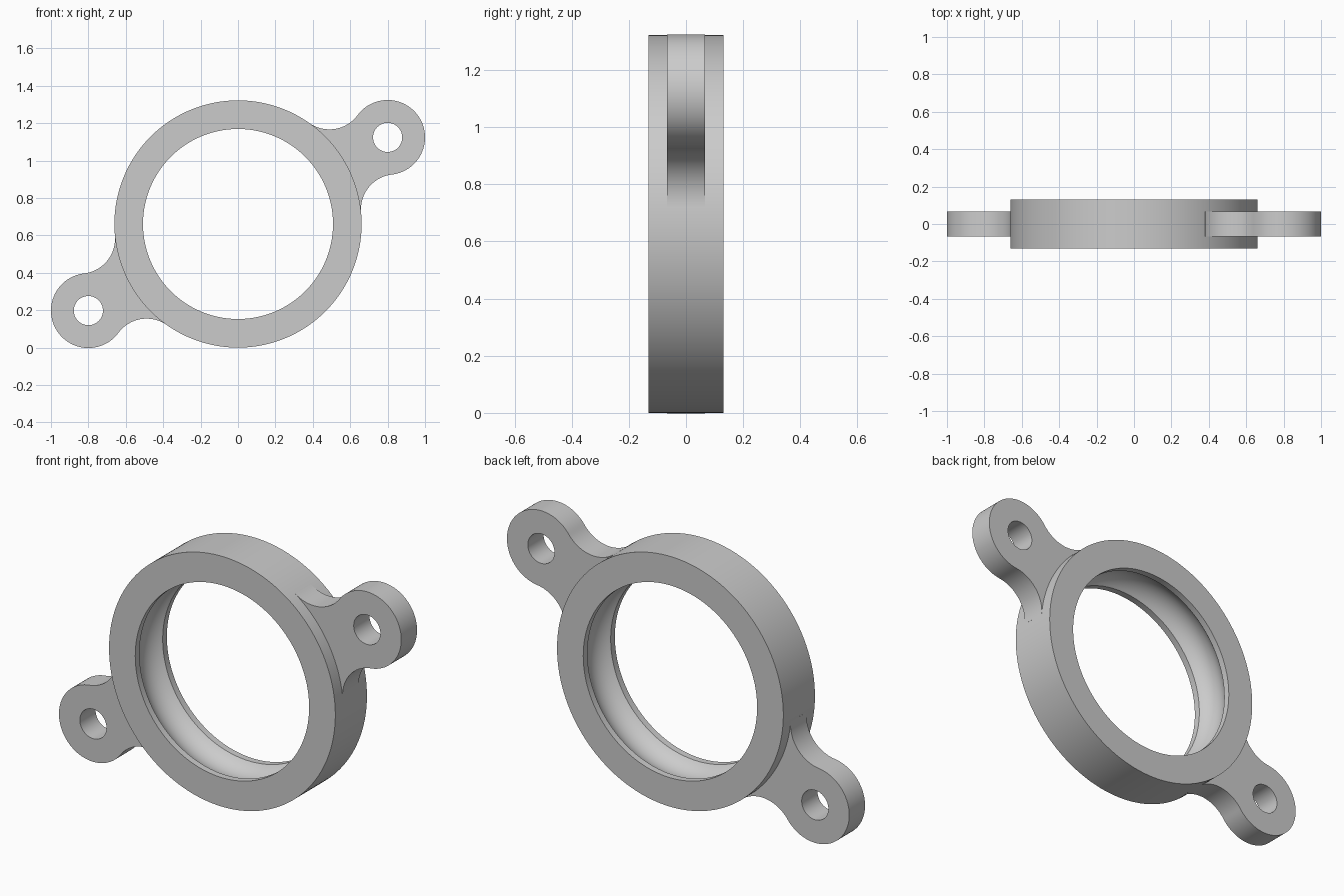
import bpy, bmesh
from math import sin, cos, pi, atan2, acos, hypot, sqrt, radians
from mathutils import Vector, Matrix

cube = bpy.data.objects.get("Cube")
if cube:
    bpy.data.objects.remove(cube, do_unlink=True)

# Sizes
RING_R, BORE_R, RING_HALF = 0.661, 0.508, 0.132
GROOVE_HALF, GROOVE_DEPTH = 0.097, 0.05
LUG_X, LUG_Z, LUG_R, HOLE_R, LUG_HALF = 0.8, 0.463, 0.2, 0.078, 0.066
FILLET = 0.187
CENTRE = Vector((0, 0, RING_R))

grey = bpy.data.materials.new("plain grey")
grey.use_nodes = True
colour = (0.6, 0.6, 0.6, 1)
grey.diffuse_color = colour
grey.node_tree.nodes["Principled BSDF"].inputs["Base Color"].default_value = colour


def finish(bm, name):
    bmesh.ops.recalc_face_normals(bm, faces=bm.faces)
    mesh = bpy.data.meshes.new(name)
    bm.to_mesh(mesh)
    bm.free()
    mesh.materials.append(grey)
    obj = bpy.data.objects.new(name, mesh)
    obj.location = CENTRE
    bpy.context.collection.objects.link(obj)
    bpy.ops.object.select_all(action='DESELECT')
    obj.select_set(True)
    bpy.context.view_layer.objects.active = obj
    bpy.ops.object.shade_smooth_by_angle(angle=radians(25))
    return obj


def arc(cx, cz, r, start, end, steps):
    return [(cx + r * cos(start + (end - start) * i / steps),
             cz + r * sin(start + (end - start) * i / steps)) for i in range(steps + 1)]


def add_loop(bm, points):
    verts = [bm.verts.new((x, -LUG_HALF, z)) for x, z in points]
    return [bm.edges.new((v, verts[i - 1])) for i, v in enumerate(verts)]


# Ring: lathed section with two lips and a rounded groove between them
groove_r = (GROOVE_HALF ** 2 + GROOVE_DEPTH ** 2) / (2 * GROOVE_DEPTH)
half = atan2(GROOVE_HALF, groove_r - GROOVE_DEPTH)
section = [(RING_R, -RING_HALF), (RING_R, RING_HALF), (BORE_R, RING_HALF)]
section += arc(BORE_R + GROOVE_DEPTH - groove_r, 0, groove_r, half, -half, 16)
section += [(BORE_R, -RING_HALF)]
bm = bmesh.new()
verts = [bm.verts.new((r, y, 0)) for r, y in section]
edges = [bm.edges.new((v, verts[i - 1])) for i, v in enumerate(verts)]
bmesh.ops.spin(bm, geom=verts + edges, cent=(0, 0, 0), axis=(0, 1, 0),
               angle=2 * pi, steps=160, use_merge=True)
bmesh.ops.remove_doubles(bm, verts=bm.verts, dist=0.0001)
finish(bm, "ring")


# Lug: round ear blended into the ring by two tangent fillets
def build_lug(name, turn):
    dist = hypot(LUG_X, LUG_Z)
    a, b = RING_R + FILLET, LUG_R + FILLET
    spread = acos((a * a + dist * dist - b * b) / (2 * a * dist))
    fx, fz = a * cos(spread), a * sin(spread)
    to_lug = atan2(-fz, dist - fx)
    ear = to_lug + pi
    upper = arc(fx, fz, FILLET, spread - pi, to_lug, 24)
    outer = arc(dist, 0, LUG_R, ear, -ear, 56)
    lower = [(x, -z) for x, z in reversed(upper)]
    root = arc(0, 0, RING_R - 0.05, -spread, spread, 24)
    bm = bmesh.new()
    loops = add_loop(bm, upper + outer[1:-1] + lower + root)
    loops += add_loop(bm, arc(dist, 0, HOLE_R, 0, 2 * pi, 48)[:-1])
    bmesh.ops.triangle_fill(bm, edges=loops, use_beauty=True)
    grown = bmesh.ops.extrude_face_region(bm, geom=bm.faces[:], use_keep_orig=True)
    moved = [g for g in grown["geom"] if isinstance(g, bmesh.types.BMVert)]
    bmesh.ops.translate(bm, verts=moved, vec=(0, 2 * LUG_HALF, 0))
    angle = -atan2(LUG_Z, LUG_X) + turn
    bmesh.ops.rotate(bm, verts=bm.verts, cent=(0, 0, 0),
                     matrix=Matrix.Rotation(angle, 3, 'Y'))
    finish(bm, name)


build_lug("left_lug", 0)
build_lug("right_lug", pi)
